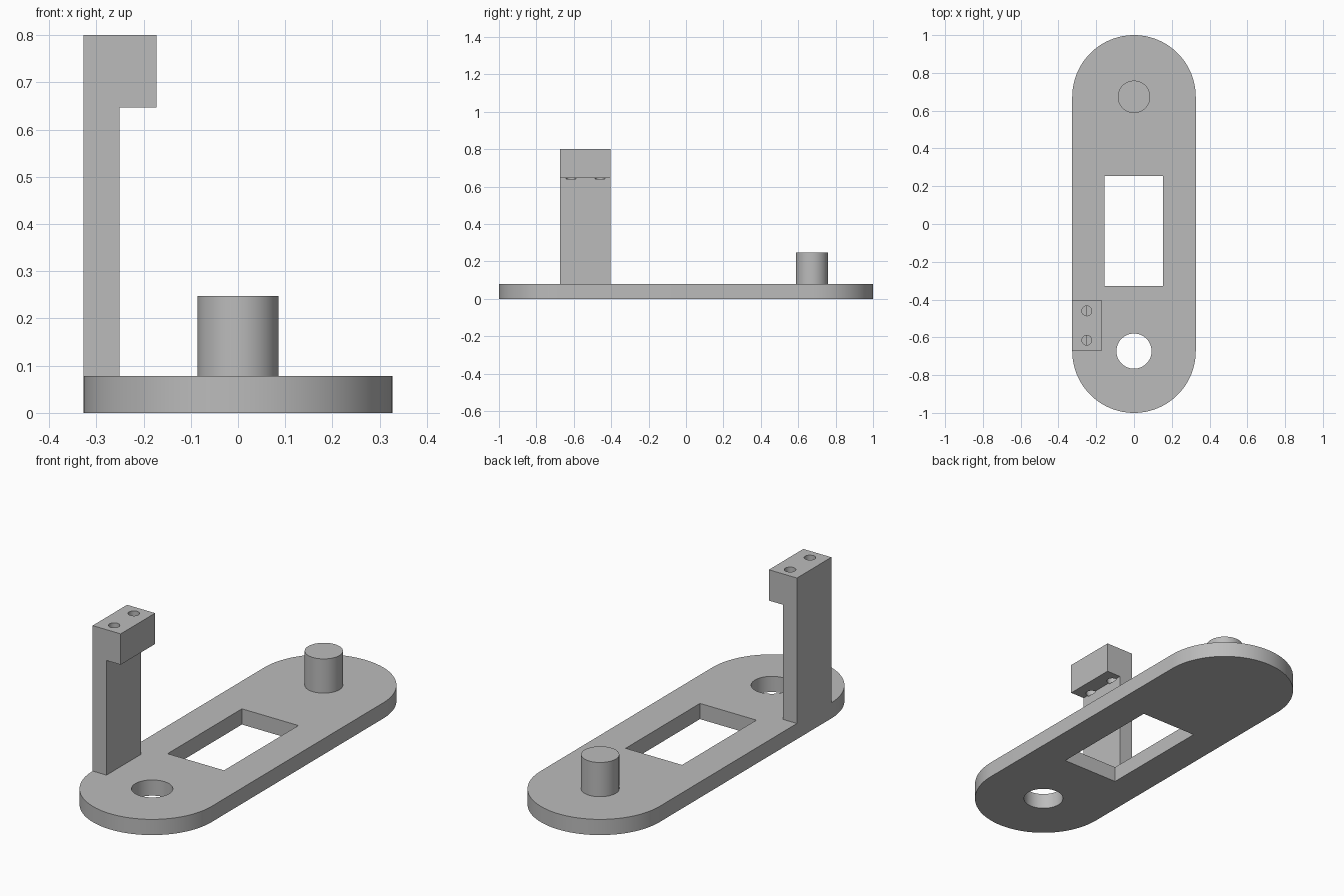
import bpy, bmesh, math
from mathutils import Vector

cube = bpy.data.objects.get("Cube")
if cube:
    bpy.data.objects.remove(cube, do_unlink=True)

GREY = (0.5, 0.5, 0.5, 1)
mat = bpy.data.materials.new("plain grey")
mat.use_nodes = True
mat.diffuse_color = GREY
mat.node_tree.nodes["Principled BSDF"].inputs["Base Color"].default_value = GREY

RADIUS = 0.327        # rounded plate ends
END_Y = 1 - RADIUS    # centre of each rounded end
PLATE_TOP = 0.078
HEAD_BOTTOM, HEAD_TOP = 0.647, 0.8


def arc(cx, cy, r, start, end, steps):
    angles = [start + (end - start) * i / steps for i in range(steps + 1)]
    return [(cx + r * math.cos(a), cy + r * math.sin(a)) for a in angles]


def extrude(name, outline, offset):
    """Solid made by extruding a closed 3D outline along offset."""
    bm = bmesh.new()
    face = bm.faces.new([bm.verts.new(p) for p in outline])
    moved = bmesh.ops.extrude_face_region(bm, geom=[face])["geom"]
    verts = [v for v in moved if isinstance(v, bmesh.types.BMVert)]
    bmesh.ops.translate(bm, verts=verts, vec=Vector(offset))
    bmesh.ops.recalc_face_normals(bm, faces=bm.faces)
    mesh = bpy.data.meshes.new(name)
    bm.to_mesh(mesh)
    bm.free()
    mesh.materials.append(mat)
    obj = bpy.data.objects.new(name, mesh)
    bpy.context.collection.objects.link(obj)
    return obj


def upright(name, outline, z0, z1):
    return extrude(name, [(x, y, z0) for x, y in outline], (0, 0, z1 - z0))


def cylinder(name, x, y, r, z0, z1, steps=64):
    return upright(name, arc(x, y, r, 0, math.tau, steps)[:-1], z0, z1)


def cut(obj, cutter):
    mod = obj.modifiers.new("cut", "BOOLEAN")
    mod.operation = "DIFFERENCE"
    mod.solver = "EXACT"
    mod.object = cutter
    bpy.context.view_layer.objects.active = obj
    bpy.ops.object.modifier_apply(modifier=mod.name)
    bpy.data.objects.remove(cutter, do_unlink=True)


# Base plate with rounded ends, a rectangular window and a round hole
ends = arc(0, END_Y, RADIUS, 0, math.pi, 48) + arc(0, -END_Y, RADIUS, math.pi, math.tau, 48)
plate = upright("base_plate", ends, 0, PLATE_TOP)
window = [(-0.157, -0.328), (0.153, -0.328), (0.153, 0.255), (-0.157, 0.255)]
cut(plate, upright("window_cutter", window, -0.1, 0.2))
cut(plate, cylinder("hole_cutter", 0, -END_Y, 0.093, -0.1, 0.2))

# Round peg
peg = cylinder("peg", 0, END_Y, 0.086, PLATE_TOP, 0.248)

# Upright post with an overhanging head
INNER_X = -0.251
profile = [(-RADIUS, PLATE_TOP), (INNER_X, PLATE_TOP), (INNER_X, HEAD_BOTTOM),
           (-0.173, HEAD_BOTTOM), (-0.173, HEAD_TOP), (-RADIUS, HEAD_TOP)]
post = extrude("hooked_post", [(x, -END_Y, z) for x, z in profile], (0, 0.27, 0))

# Screw holes, ending just below the head
for y in (-0.615, -0.46):
    cut(post, cylinder("screw_cutter", -0.25, y, 0.026, HEAD_BOTTOM - 0.006, 0.9, 32))

# Smooth round walls, sharp edges
bpy.ops.object.select_all(action="DESELECT")
for obj in (plate, peg, post):
    obj.select_set(True)
bpy.context.view_layer.objects.active = plate
bpy.ops.object.shade_smooth_by_angle(angle=math.radians(30))
